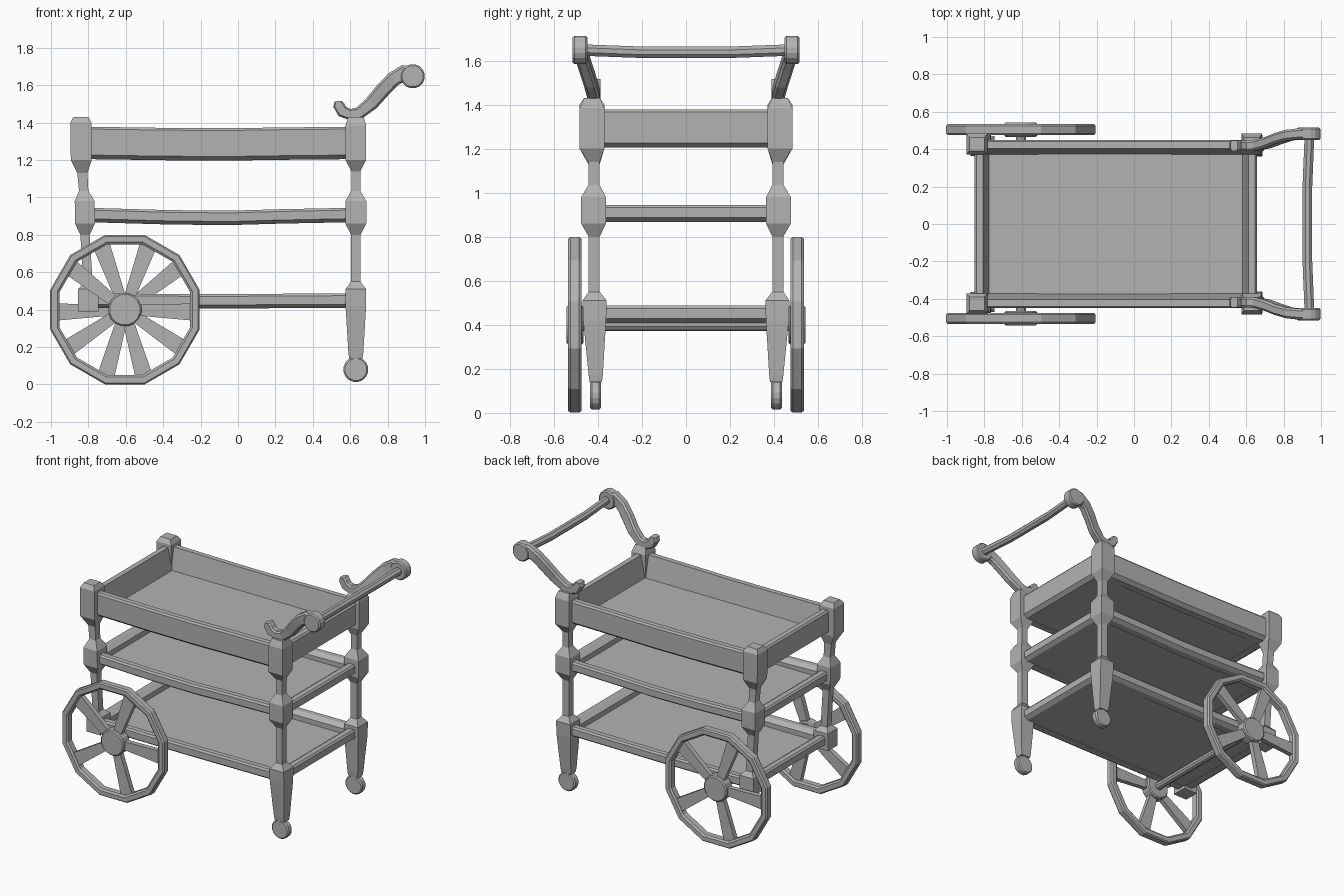
import bpy, bmesh, math

if "Cube" in bpy.data.objects:
    bpy.data.objects.remove(bpy.data.objects["Cube"])

grey = bpy.data.materials.new("plain grey")
grey.diffuse_color = (0.45, 0.45, 0.45, 1)
grey.use_nodes = True
grey.node_tree.nodes["Principled BSDF"].inputs["Base Color"].default_value = grey.diffuse_color


def finish(name, bm):
    bmesh.ops.recalc_face_normals(bm, faces=bm.faces)
    me = bpy.data.meshes.new(name)
    bm.to_mesh(me)
    bm.free()
    me.materials.append(grey)
    ob = bpy.data.objects.new(name, me)
    bpy.context.collection.objects.link(ob)
    return ob


def loft(name, rings, closed=False):
    """Skin a list of equal-length point rings."""
    bm = bmesh.new()
    vs = [[bm.verts.new(p) for p in r] for r in rings]
    n = len(rings[0])
    pairs = list(zip(vs, vs[1:])) + ([(vs[-1], vs[0])] if closed else [])
    for a, b in pairs:
        for i in range(n):
            j = (i + 1) % n
            bm.faces.new((a[i], a[j], b[j], b[i]))
    if not closed:
        bm.faces.new(vs[0])
        bm.faces.new(vs[-1])
    return finish(name, bm)


def box(name, x0, x1, y0, y1, z0, z1):
    return loft(name, [[(x0, y0, z), (x1, y0, z), (x1, y1, z), (x0, y1, z)] for z in (z0, z1)])


def disc(name, x, z, y0, y1, r, n, c=0.008):
    """Chamfered cylinder along y."""
    rings = []
    for y, q in ((y0, r - c), (y0 + c, r), (y1 - c, r), (y1, r - c)):
        rings.append([(x + q * math.cos((i + .5) * math.tau / n), y,
                       z + q * math.sin((i + .5) * math.tau / n)) for i in range(n)])
    return loft(name, rings)


def post(name, s, prof):
    """Square turned leg: (z, centre x, centre y, half x, half y)."""
    loft(name, [[(x - a, s * (y - b), z), (x + a, s * (y - b), z),
                 (x + a, s * (y + b), z), (x - a, s * (y + b), z)] for z, x, y, a, b in prof])


front_prof = [(0.14, .63, .41, .036, .028), (0.17, .63, .41, .04, .032), (0.42, .63, .415, .055, .052),
              (0.51, .63, .415, .055, .055), (0.55, .63, .417, .025, .025), (0.80, .63, .417, .025, .025),
              (0.86, .63, .42, .056, .056), (0.98, .63, .42, .056, .056), (1.035, .63, .418, .024, .026),
              (1.14, .63, .418, .024, .026), (1.20, .63, .427, .055, .056), (1.385, .63, .427, .055, .056),
              (1.43, .63, .427, .042, .036)]
back_prof = [(0.39, -.80, .415, .055, .055), (0.51, -.80, .415, .055, .055), (0.54, -.802, .417, .025, .025),
             (0.80, -.818, .417, .025, .025), (0.86, -.818, .42, .053, .056), (0.98, -.82, .42, .053, .056),
             (1.035, -.825, .418, .025, .026), (1.13, -.832, .418, .027, .026), (1.20, -.838, .427, .056, .056),
             (1.40, -.84, .427, .056, .056), (1.43, -.84, .427, .04, .036)]

# handle path: x, z, y, half height
handle = [(.535, 1.515, .418, .018), (.537, 1.495, .418, .03), (.558, 1.46, .418, .032), (.60, 1.443, .418, .03),
          (.65, 1.452, .42, .032), (.715, 1.505, .435, .038), (.775, 1.575, .458, .04),
          (.83, 1.632, .475, .04), (.885, 1.664, .482, .044), (.935, 1.655, .482, .05)]

for s, side in ((-1, "front"), (1, "back")):
    post(side + "_caster_leg", s, front_prof)
    post(side + "_wheel_leg", s, back_prof)
    disc(side + "_caster", .63, .08, *sorted((s * .387, s * .435)), .067, 16)

    # large spoked wheel
    cx, cz = -.605, .4
    sec = [(.374, .475), (.405, .475), (.413, .485), (.413, .525), (.405, .535), (.374, .535),
           (.362, .525), (.362, .485)]
    loft(side + "_wheel_rim", [[(cx + r * math.cos(a), s * y, cz + r * math.sin(a)) for r, y in sec]
                               for a in [(k + .5) * math.tau / 12 for k in range(12)]], True)
    disc(side + "_wheel_hub", cx, cz, *sorted((s * .465, s * .543)), .09, 16)
    for k in range(5):
        a = math.radians((70 if s < 0 else 110) + 72 * k)
        ca, sa = math.cos(a), math.sin(a)
        rings = []
        for r, w in ((.05, .028), (.37, .046)):
            rings.append([(cx + r * ca - t * w * sa, s * y, cz + r * sa + t * w * ca)
                          for t, y in ((-1, .488), (1, .488), (1, .522), (-1, .522))])
        loft(side + "_wheel_spoke", rings)

    # scrolled handle arm
    rings = []
    for i, (x, z, y, h) in enumerate(handle):
        p, q = handle[max(i - 1, 0)], handle[min(i + 1, len(handle) - 1)]
        dx, dz = q[0] - p[0], q[1] - p[1]
        l = math.hypot(dx, dz)
        nx, nz = -dz / l, dx / l
        rings.append([(x + nx * h * u, s * (y + .029 * v), z + nz * h * u)
                      for u, v in ((1, .6), (.7, 1), (-.7, 1), (-1, .6), (-1, -.6), (-.7, -1), (.7, -1), (1, -.6))])
    loft(side + "_handle_arm", rings)
    disc(side + "_handle_knob", .934, 1.648, *sorted((s * .448, s * .515)), .065, 16)

# handle bar, slightly bowed
loft("handle_bar", [[(x + .028 * math.cos(k * math.tau / 8 + .39), y, z + .028 * math.sin(k * math.tau / 8 + .39))
                     for k in range(8)]
                    for y, x, z in ((-.47, .938, 1.648), (-.2, .927, 1.638), (.2, .927, 1.638), (.47, .938, 1.648))])

# axle
disc("axle", -.605, .4, -.5, .5, .028, 10)


def shelf(name, x0, x1, zb, zt, sag):
    """Floor with four rails; rails dip a little in the middle."""
    h = zt - zb
    # rail section: distance outward from the inner edge, height
    sec = [(.0, 0), (.05, 0), (.078, min(.022, h * .25)), (.078, zt - zb - .012),
           (.068, h), (.032, h), (.0, h * .72 if h < .1 else .02)]
    for s, side in ((-1, "front"), (1, "back")):
        loft(name + "_" + side + "_rail",
             [[(x, s * (.372 + d), zb + z - dip) for d, z in sec]
              for x, dip in ((x0, 0), (x0 + .45, sag * .8), ((x0 + x1) / 2 + .05, sag), (x1 - .4, sag * .5), (x1, 0))])
    for s, xe, side in ((-1, x0, "left"), (1, x1, "right")):
        loft(name + "_" + side + "_rail",
             [[(xe + s * (d - .045), y, zb + z) for d, z in sec] for y in (-.41, .41)])
    box(name + "_floor", x0, x1, -.4, .4, zb + .003, zb + .02)


shelf("top_tray", -.82, .625, 1.205, 1.378, .008)
shelf("middle_shelf", -.815, .625, .868, .945, .016)
shelf("lower_shelf", -.80, .625, .41, .487, .004)
